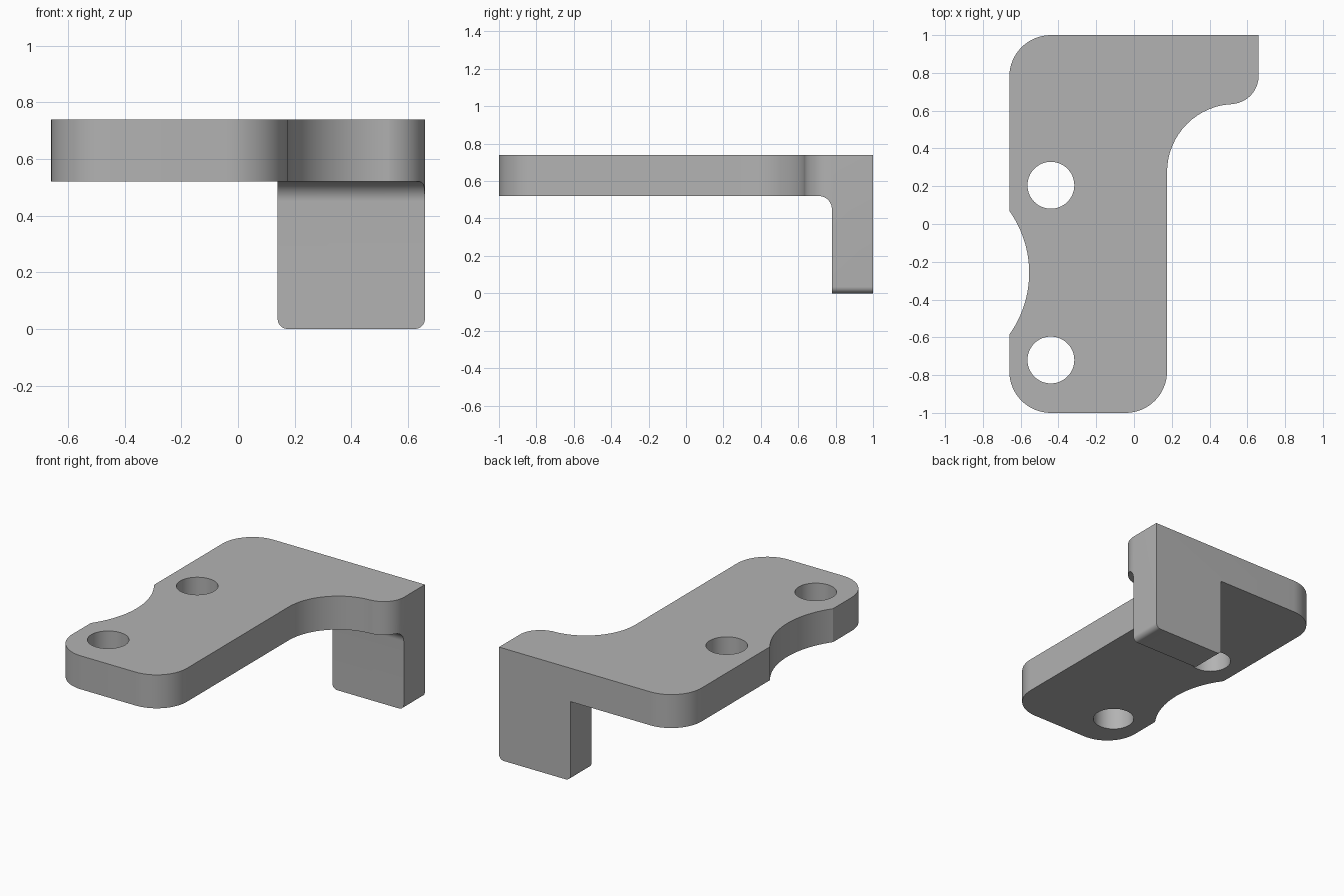
import bpy, bmesh, math
from mathutils import Vector, Matrix

cube = bpy.data.objects.get("Cube")
if cube:
    bpy.data.objects.remove(cube, do_unlink=True)

grey = bpy.data.materials.new("plain grey")
grey.use_nodes = True
COLOUR = (0.45, 0.45, 0.45, 1)
grey.diffuse_color = COLOUR
grey.node_tree.nodes["Principled BSDF"].inputs["Base Color"].default_value = COLOUR


def rounded(corners, steps=16):
    """Turn (u, v, radius) corners into a filleted outline."""
    pts = []
    for i, (u, v, r) in enumerate(corners):
        p = Vector((u, v))
        if r == 0:
            pts.append(p)
            continue
        a = (Vector(corners[i - 1][:2]) - p).normalized()
        b = (Vector(corners[(i + 1) % len(corners)][:2]) - p).normalized()
        half = a.angle(b) / 2
        centre = p + (a + b).normalized() * r / math.sin(half)
        start = p + a * r / math.tan(half) - centre
        end = p + b * r / math.tan(half) - centre
        sweep = start.angle_signed(end)
        for k in range(steps + 1):
            t = -sweep * k / steps
            pts.append(centre + Matrix.Rotation(t, 2) @ start)
    return pts


def prism(name, pts, low, high, place):
    """Extrude an outline; place maps (u, v, depth) to a position."""
    bm = bmesh.new()
    face = bm.faces.new([bm.verts.new(place(p[0], p[1], low)) for p in pts])
    move = Vector(place(0, 0, high)) - Vector(place(0, 0, low))
    top = bmesh.ops.extrude_face_region(bm, geom=[face])["geom"]
    bmesh.ops.translate(bm, vec=move, verts=[g for g in top if isinstance(g, bmesh.types.BMVert)])
    bmesh.ops.recalc_face_normals(bm, faces=bm.faces)
    mesh = bpy.data.meshes.new(name)
    bm.to_mesh(mesh)
    bm.free()
    mesh.materials.append(grey)
    obj = bpy.data.objects.new(name, mesh)
    bpy.context.collection.objects.link(obj)
    return obj


def combine(obj, other, operation):
    """Apply a boolean and discard the helper."""
    mod = obj.modifiers.new("combine", 'BOOLEAN')
    mod.operation, mod.object, mod.solver = operation, other, 'EXACT'
    bpy.context.view_layer.objects.active = obj
    bpy.ops.object.modifier_apply(modifier=mod.name)
    bpy.data.objects.remove(other, do_unlink=True)


def circle(x, y, r, n):
    return [(x + r * math.cos(2 * math.pi * k / n), y + r * math.sin(2 * math.pi * k / n))
            for k in range(n)]


along_x = lambda u, v, d: (d, u, v)
along_y = lambda u, v, d: (u, d, v)
along_z = lambda u, v, d: (u, v, d)

# Mounting plate outline
outline = rounded([(-0.66, -1, 0.22), (0.175, -1, 0.22), (0.175, 0.635, 0.36),
                   (0.66, 0.635, 0.15), (0.66, 1, 0), (-0.66, 1, 0.22)])
bracket = prism("bracket", outline, 0.52, 0.74, along_z)

# Downturned leg: side profile with fillet, trimmed to front shape and outline
side = rounded([(1.2, -0.2, 0), (1.2, 0.6, 0), (0.5, 0.6, 0), (0.5, 0.52, 0),
                (0.78, 0.52, 0.07), (0.78, -0.2, 0)])
leg = prism("leg", side, 0, 1, along_x)
front = rounded([(0.14, 0, 0.035), (0.66, 0, 0.035), (0.66, 0.9, 0), (0.14, 0.9, 0)], 8)
combine(leg, prism("leg_front_trim", front, 0.3, 1.5, along_y), 'INTERSECT')
combine(leg, prism("leg_outline_trim", outline, -0.5, 1.5, along_z), 'INTERSECT')
combine(bracket, leg, 'UNION')

# Bolt holes and curved side notch
for y in (0.205, -0.72):
    combine(bracket, prism("bolt_hole", circle(-0.44, y, 0.124, 64), 0.3, 1, along_z), 'DIFFERENCE')
combine(bracket, prism("side_notch", circle(-1.118, -0.258, 0.563, 160), 0.3, 1, along_z), 'DIFFERENCE')

# Merge coplanar faces and shade
bm = bmesh.new()
bm.from_mesh(bracket.data)
bmesh.ops.remove_doubles(bm, verts=bm.verts, dist=0.0002)
bmesh.ops.dissolve_limit(bm, angle_limit=0.01, verts=bm.verts, edges=bm.edges)
bm.to_mesh(bracket.data)
bm.free()
bpy.ops.object.select_all(action='DESELECT')
bracket.select_set(True)
bpy.context.view_layer.objects.active = bracket
bpy.ops.object.shade_smooth_by_angle(angle=math.radians(30))
